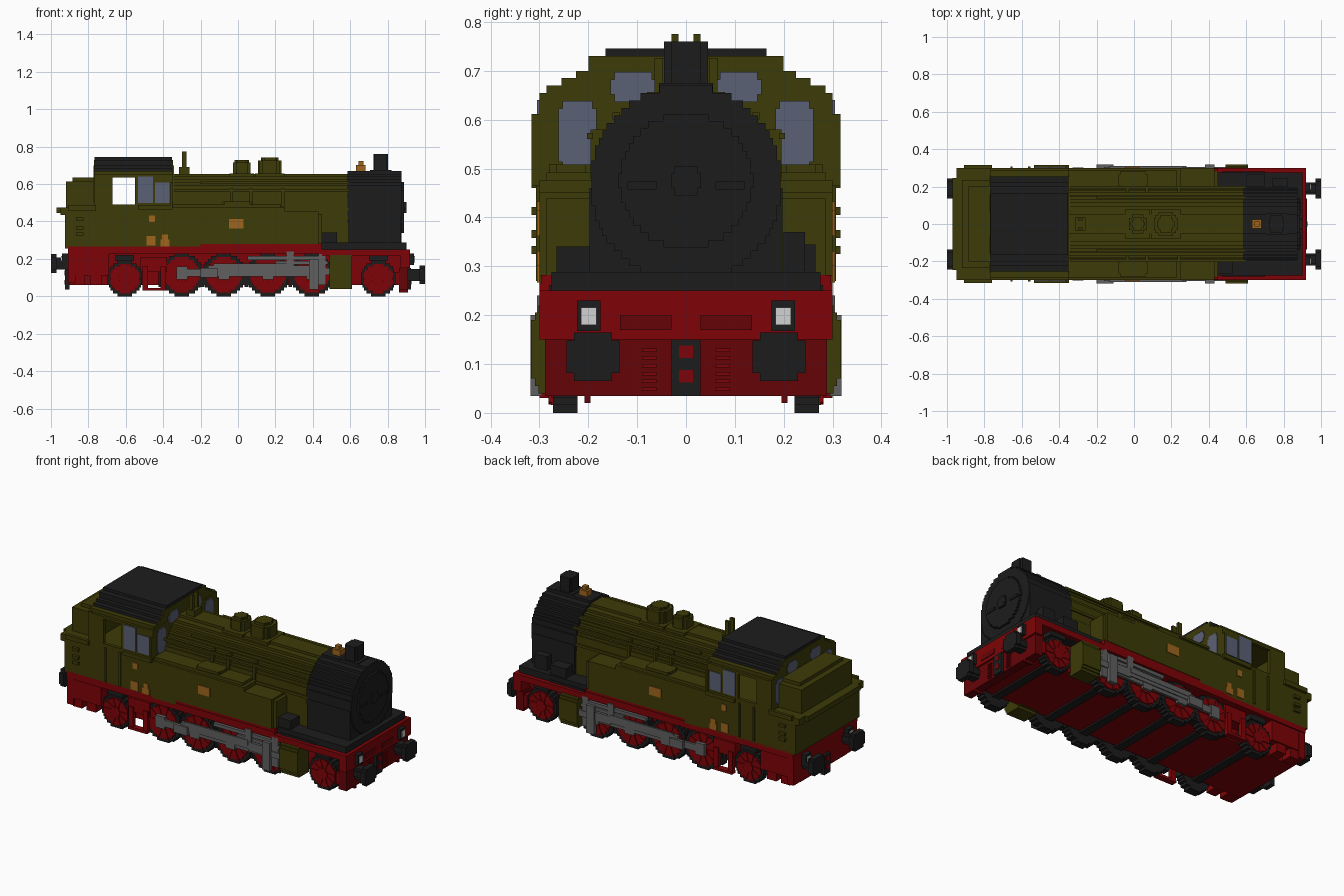
import bpy, bmesh, math
from mathutils import Matrix, Vector

old = bpy.data.objects.get("Cube")
if old:
    bpy.data.objects.remove(old)

STEP = 0.0155  # block size of the stepped shapes


def material(name, r, g, b):
    m = bpy.data.materials.new(name)
    m.use_nodes = True
    m.diffuse_color = (r, g, b, 1)
    m.node_tree.nodes["Principled BSDF"].inputs["Base Color"].default_value = (r, g, b, 1)
    return m


OLIVE = material("olive green", .046, .043, .002)
BLACK = material("soot black", .012, .012, .012)
RED = material("bright red", .21, .001, .002)
DARK = material("dark red", .13, .001, .002)
STEEL = material("steel grey", .115, .115, .115)
GLASS = material("window blue", .105, .12, .18)
BRASS = material("brass", .34, .13, .012)
WHITE = material("lamp white", .65, .65, .65)


def finish(name, mat, bm):
    me = bpy.data.meshes.new(name)
    bm.to_mesh(me)
    bm.free()
    me.materials.append(mat)
    ob = bpy.data.objects.new(name, me)
    bpy.context.collection.objects.link(ob)
    return ob


def add_box(bm, lo, hi, turn=Matrix()):
    lo, hi = Vector(lo), Vector(hi)
    size = Matrix.Diagonal((*(hi - lo), 1))
    bmesh.ops.create_cube(bm, size=1, matrix=turn @ Matrix.Translation((lo + hi) / 2) @ size)


def box(name, mat, x, y, z, both=False):
    """Box from ranges; both=True repeats it on the other side."""
    bm = bmesh.new()
    add_box(bm, (x[0], y[0], z[0]), (x[1], y[1], z[1]))
    if both:
        add_box(bm, (x[0], -y[1], z[0]), (x[1], -y[0], z[1]))
    return finish(name, mat, bm)


def disc(name, mat, axis, span, centre, radii, both=False, power=2):
    """Stepped round slab along an axis; centre and radii are (across, rows)."""
    bm = bmesh.new()
    across, rows = ((1, 2), (0, 2), (0, 1))[axis]
    n = max(3, round(2 * radii[1] / STEP))
    h = 2 * radii[1] / n
    for i in range(n):
        t = abs((i + .5) / n * 2 - 1)
        w = radii[0] * (1 - t ** power) ** (1 / power)
        w = max(STEP / 2, round(w / STEP * 2) * STEP / 2)
        lo, hi = [0] * 3, [0] * 3
        lo[axis], hi[axis] = span
        lo[across], hi[across] = centre[0] - w, centre[0] + w
        lo[rows] = centre[1] - radii[1] + i * h
        hi[rows] = lo[rows] + h
        add_box(bm, lo, hi)
        if both:
            lo[1], hi[1] = -hi[1], -lo[1]
            add_box(bm, lo, hi)
    return finish(name, mat, bm)


# Underframe, running boards and buffer beams
box("main_frame", RED, (-.9, .9), (-.215, .215), (.06, .25))
box("running_board", RED, (-.91, .45), (-.3, .3), (.225, .265))
box("running_board_step", RED, (-.2, .45), (-.297, .297), (.265, .282))
box("front_running_board", RED, (.45, .92), (-.3, .3), (.215, .25))
box("front_platform", BLACK, (.43, .9), (-.275, .275), (.25, .288))
box("front_beam", RED, (.87, .92), (-.3, .3), (.15, .245))
box("front_skirt", DARK, (.86, .91), (-.288, .288), (.035, .15))
box("beam_recess", DARK, (.915, .924), (.03, .135), (.17, .2), True)
for i in range(6):
    box("skirt_step", RED, (.9, .916), (.06, .09), (.045 + .016 * i, .052 + .016 * i), True)
box("rear_beam", RED, (-.91, -.87), (-.295, .295), (.07, .25))
box("rear_side_panel", RED, (-.89, -.69), (.22, .292), (.11, .25), True)
for x in (-.85, -.76, .87):
    box("step_hanger", RED, (x - .03, x + .03), (.22, .285), (.06, .13), True)
box("bracket_bar", RED, (-.52, -.38), (.22, .285), (.13, .21), True)
for x in (-.495, -.40):
    box("cab_step_post", RED, (x - .015, x + .015), (.27, .295), (.04, .16), True)
box("cab_step", RED, (-.51, -.385), (.265, .3), (.03, .045), True)
box("rail_guard", DARK, (.86, .91), (.195, .208), (.02, .06), True)


# Wheels with red centres and spokes
def wheel(x, r):
    disc("wheel_tyre", BLACK, 1, (.222, .272), (x, r), (r, r), True)
    disc("wheel_centre", RED, 1, (.27, .276), (x, r), (r * .83, r * .83), True)
    disc("wheel_hub", RED, 1, (.27, .286), (x, r), (r * .32, r * .32), True)
    box("axle", BLACK, (x - .025, x + .025), (-.23, .23), (.05, .09))
    bm = bmesh.new()
    for side in (1, -1):
        for k in range(5):
            turn = Matrix.Translation((x, side * .277, r)) @ Matrix.Rotation(k * math.pi / 5, 4, "Y")
            add_box(bm, (-r * .83, -.004, -.009), (r * .83, .004, .009), turn)
    finish("wheel_spokes", RED, bm)


for x in (-.3, -.075, .16, .395):
    wheel(x, .115)
    box("crank_pin", STEEL, (x - .03, x + .03), (.28, .302), (.09, .16), True)
    box("brake_shoe", BLACK, (x - .125, x - .105), (.225, .265), (.05, .15), True)
wheel(-.605, .095)
wheel(.75, .095)
for x in (-.605, .75):
    box("axle_spring", BLACK, (x - .05, x + .05), (.222, .282), (.19, .222), True)

# Cylinders, rods and valve gear
disc("cylinder", OLIVE, 0, (.49, .61), (.255, .13), (.062, .09), True, 4)
box("cylinder_mount", BLACK, (.47, .7), (.2, .28), (.215, .262), True)
box("coupling_rod", STEEL, (-.31, .41), (.286, .3), (.105, .145), True)
box("piston_rod", STEEL, (.28, .49), (.29, .306), (.115, .15), True)
box("main_rod", STEEL, (-.16, .38), (.288, .306), (.125, .165), True)
box("crosshead_guide", STEEL, (.2, .48), (.285, .3), (.17, .188), True)
box("crosshead", STEEL, (.38, .43), (.295, .318), (.035, .2), True)
box("valve_rod", STEEL, (.05, .47), (.28, .3), (.195, .215), True)
box("valve_link", STEEL, (.26, .3), (.285, .305), (.14, .24), True)
box("lap_lever", STEEL, (.43, .47), (.285, .3), (.06, .235), True)
box("return_crank", STEEL, (-.2, -.11), (.3, .318), (.1, .15), True)
box("eccentric_rod", STEEL, (-.13, .28), (.298, .309), (.145, .175), True)

# Buffers, coupling hooks and lamps at both ends
for end, z in ((1, .115), (-1, .175)):
    def span(a, b):
        return tuple(sorted((end * a, end * b)))
    disc("buffer_shank", BLACK, 0, span(.9, .975), (.19, z), (.032, .032), True)
    disc("buffer_plate", BLACK, 0, span(.97, 1), (.19, z), (.054, .05), True, 3)
    box("coupling_hook", BLACK, span(.9, .925), (-.03, .03), (.035, .15))
    for k in (.075, .125):
        box("coupling_link", RED, span(.92, .928), (-.014, .014), (k - .013, k + .013))
    box("lamp_body", BLACK, span(.9, .94), (.175, .223), (.168, .23), True)
    disc("lamp_glass", WHITE, 0, span(.938, .946), (.199, .198), (.018, .018), True)

# Boiler, firebox and fittings
disc("boiler", OLIVE, 0, (-.35, .59), (0, .465), (.19, .19))
box("firebox", OLIVE, (-.35, .59), (-.185, .185), (.26, .46))
box("hand_rail", OLIVE, (-.34, .6), (.19, .203), (.56, .573), True)
box("feed_pipe", OLIVE, (-.2, .59), (.135, .15), (.6, .615), True)
for x in (-.035, .07, .24):
    box("sand_pipe", OLIVE, (x - .008, x + .008), (.165, .195), (.48, .58), True)

# Smokebox, door and saddle
disc("smokebox", BLACK, 0, (.585, .875), (0, .47), (.197, .2))
box("smokebox_saddle", BLACK, (.59, .87), (-.197, .197), (.28, .46))
disc("smokebox_door", BLACK, 0, (.87, .888), (0, .475), (.137, .137))
disc("door_hub", BLACK, 0, (.885, .9), (0, .475), (.03, .03))
box("door_bar", BLACK, (.885, .893), (.06, .12), (.457, .473), True)
box("air_pump", BLACK, (.74, .82), (.2, .243), (.285, .37))
box("pump_pipe_box", BLACK, (.6, .7), (.2, .265), (.285, .345))
box("side_pipe_box", BLACK, (.45, .53), (-.265, -.18), (.285, .34))

# Chimney, bell, domes and whistle
disc("chimney", BLACK, 2, (.65, .76), (.762, 0), (.04, .045), power=4)
box("chimney_foot", BLACK, (.705, .82), (-.055, .055), (.64, .675))
box("bell", BRASS, (.63, .682), (-.024, .024), (.66, .702))
box("bell_top", BRASS, (.643, .67), (-.014, .014), (.702, .722))
for x, r, top in ((.02, .05, .73), (.17, .064, .742)):
    disc("dome", OLIVE, 2, (.63, top - .016), (x, 0), (r, r), power=2.5)
    disc("dome_cap", OLIVE, 2, (top - .016, top), (x, 0), (r * .7, r * .7), power=2.5)
    box("dome_foot", OLIVE, (x - r - .015, x + r + .015), (-.08, .08), (.62, .657))
box("whistle", OLIVE, (-.3, -.275), (.015, .03), (.64, .775), True)
box("whistle_base", OLIVE, (-.315, -.26), (-.035, .035), (.64, .69))

# Side tanks with fillers and a stepped front
box("cab_base", OLIVE, (-.925, -.35), (-.3, .3), (.255, .475))
box("side_tank", OLIVE, (-.35, .25), (.18, .3), (.28, .475), True)
box("tank_lower_skirt", OLIVE, (-.35, -.2), (.18, .3), (.255, .28), True)
box("tank_front", OLIVE, (.25, .43), (.18, .3), (.28, .452), True)
box("tank_nose", OLIVE, (.43, .45), (.18, .285), (.28, .44), True)
box("tank_top", OLIVE, (-.35, .23), (.18, .285), (.475, .492), True)
disc("tank_filler", OLIVE, 2, (.49, .508), (-.005, .235), (.08, .045), True, 4)

# Rear bunker and ledge
box("bunker_ledge", OLIVE, (-.97, -.77), (-.245, .245), (.445, .475))
box("bunker_ledge_side", OLIVE, (-.95, -.77), (-.3, .3), (.435, .475))
box("bunker_upper", OLIVE, (-.92, -.77), (-.235, .235), (.475, .615))
box("bunker_lid", OLIVE, (-.885, -.77), (-.2, .2), (.615, .635))
box("bunker_rim", OLIVE, (-.91, -.76), (.298, .316), (.46, .486), True)
for z in (.325, .358, .405):
    box("grab_iron", OLIVE, (-.865, -.825), (.298, .316), (z, z + .016), True)

# Cab walls, open doorway and windows
box("cab_rear_post", OLIVE, (-.77, -.67), (.28, .3), (.475, .65), True)
box("cab_side_panel", OLIVE, (-.55, -.35), (.28, .3), (.475, .65), True)
box("door_sill", OLIVE, (-.67, -.55), (.28, .3), (.475, .49), True)
box("door_lintel", OLIVE, (-.67, -.55), (.28, .3), (.635, .65), True)
box("window_sill", OLIVE, (-.535, -.35), (.298, .316), (.465, .488), True)
box("cab_hand_rail", OLIVE, (-.36, -.347), (.298, .316), (.488, .612), True)
box("rear_side_window", GLASS, (-.535, -.455), (.298, .305), (.5, .64), True)
box("front_side_window", GLASS, (-.443, -.365), (.298, .304), (.5, .608), True)
for x in (-.77, -.365):
    box("cab_end_wall", OLIVE, (x, x + .018), (-.3, .3), (.475, .655))
for face in (-.772, -.349):
    disc("tall_window", GLASS, 0, (face, face + .006), (.222, .568), (.038, .07), True, 4)
    disc("upper_window", GLASS, 0, (face, face + .006), (.108, .667), (.046, .031), True, 3)

# Stepped roof with olive arches at both ends
for w, z0, z1 in ((.285, .65, .67), (.255, .67, .685), (.225, .685, .7), (.2, .7, .73), (.165, .73, .746)):
    box("roof_layer", OLIVE if w > .26 else BLACK, (-.766, -.352), (-w, w), (z0, z1))
    if z1 < .74:
        for x in (-.77, -.354):
            box("roof_arch", OLIVE, (x, x + .006), (-w, w), (z0, z1))

# Brass plates and rails on the body sides
for x, z, w, h in ((-.01, .388, .042, .026), (-.46, .415, .016, .018),
                   (-.465, .297, .024, .026), (-.39, .285, .022, .018), (-.39, .315, .014, .016)):
    disc("brass_plate", BRASS, 1, (.298, .305), (x, z), (w, h), True, 3)
for x in (-.655, -.56):
    box("door_rail", OLIVE, (x - .006, x + .006), (.298, .307), (.27, .47), True)
